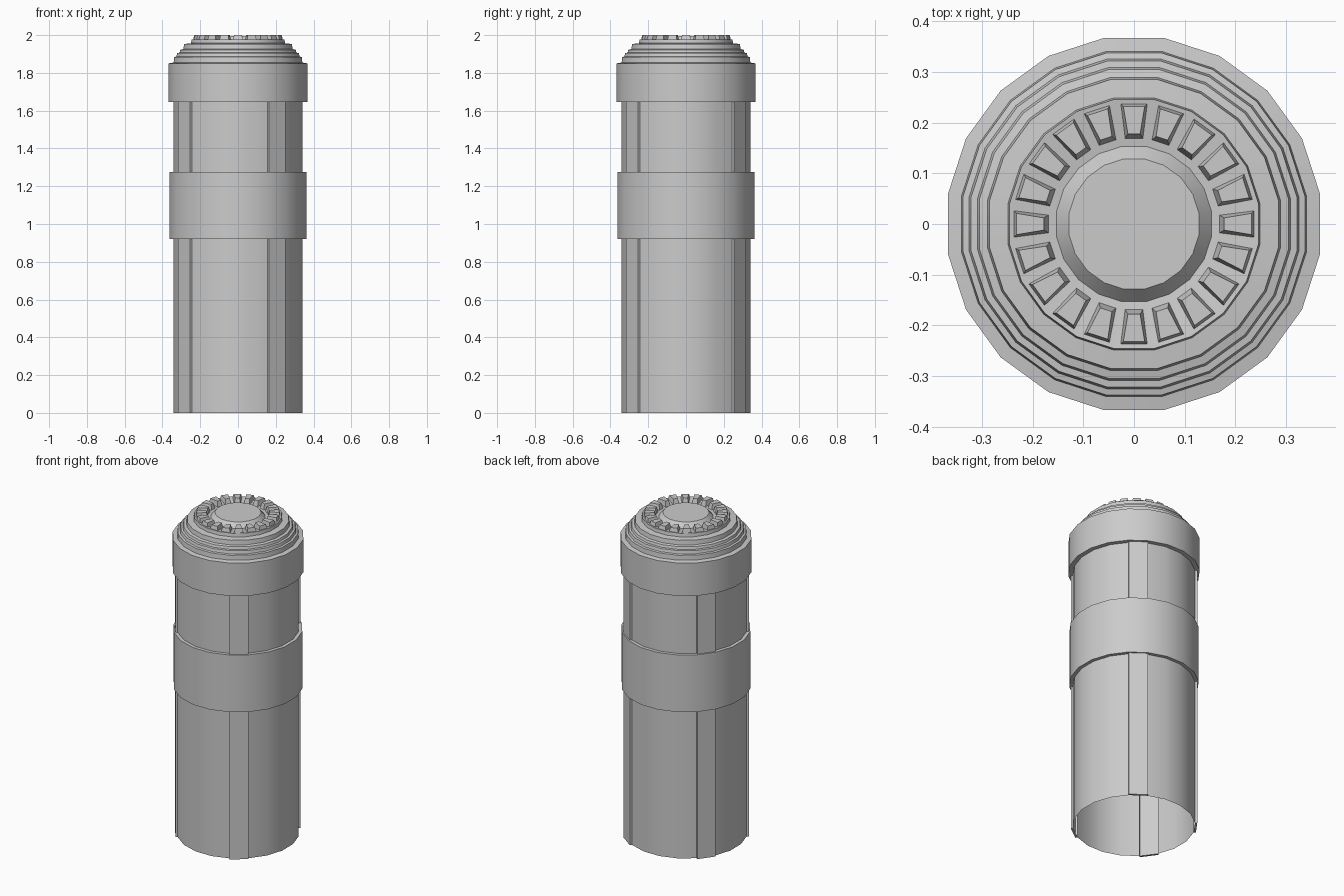
import bpy, bmesh
from math import sin, cos, radians, atan2, degrees
from mathutils import Vector

if "Cube" in bpy.data.objects:
    bpy.data.objects.remove(bpy.data.objects["Cube"])

SIDES = 20
STEP = 360 / SIDES


def finish(bm, name, smooth=True):
    bmesh.ops.recalc_face_normals(bm, faces=bm.faces[:])
    mesh = bpy.data.meshes.new(name)
    bm.to_mesh(mesh)
    bm.free()
    ob = bpy.data.objects.new(name, mesh)
    bpy.context.collection.objects.link(ob)
    if smooth:
        bpy.ops.object.select_all(action='DESELECT')
        ob.select_set(True)
        bpy.context.view_layer.objects.active = ob
        bpy.ops.object.shade_smooth_by_angle(angle=radians(30))
    return ob


def lathe(profile, close_top=False):
    """Revolve (radius, z) points into a 20-sided shell."""
    bm = bmesh.new()
    rings = []
    for r, z in profile:
        rings.append([bm.verts.new((r * cos(radians(STEP * (i + 0.5))),
                                    r * sin(radians(STEP * (i + 0.5))), z))
                      for i in range(SIDES)])
    for a, b in zip(rings, rings[1:]):
        for i in range(SIDES):
            j = (i + 1) % SIDES
            bm.faces.new((a[i], a[j], b[j], b[i]))
    if close_top:
        bm.faces.new(rings[-1])
    return bm


# Open-bottomed tube with four facets pushed outward as vertical strips
bm = lathe([(0.345, 0), (0.345, 1.66)])
for angle in (54, 144, -144, -54):
    bm.normal_update()
    face = min(bm.faces, key=lambda f: abs(degrees(
        atan2(f.calc_center_median().y, f.calc_center_median().x)) - angle))
    out = Vector((cos(radians(angle)), sin(radians(angle)), 0)) * 0.013
    geom = bmesh.ops.extrude_discrete_faces(bm, faces=[face])
    bmesh.ops.translate(bm, vec=out, verts=geom['faces'][0].verts[:])
finish(bm, "body_tube")

# Middle sleeve
finish(lathe([(0.343, 0.92), (0.366, 0.92), (0.366, 1.275), (0.343, 1.275)]),
       "middle_band")

# Collar and stepped cap, ending in a raised centre disc
finish(lathe([(0.343, 1.645), (0.372, 1.645), (0.372, 1.85), (0.345, 1.855),
              (0.342, 1.884), (0.33, 1.887), (0.326, 1.905), (0.313, 1.907),
              (0.309, 1.922), (0.293, 1.926), (0.289, 1.953), (0.252, 1.957),
              (0.249, 1.978), (0.155, 1.965), (0.13, 1.994)], True),
       "stepped_cap")

# Ring of tapered blocks around the centre disc
bm = bmesh.new()
base = ((0.168, 0.018), (0.168, -0.018), (0.24, -0.029), (0.24, 0.029))
top = ((0.178, 0.012), (0.178, -0.012), (0.232, -0.021), (0.232, 0.021))
for k in range(SIDES):
    c, s = cos(radians(k * STEP)), sin(radians(k * STEP))
    lo, hi = [[bm.verts.new((r * c - t * s, r * s + t * c, z)) for r, t in pts]
              for pts, z in ((base, 1.964), (top, 2.0))]
    bm.faces.new(hi)
    for i in range(4):
        j = (i + 1) % 4
        bm.faces.new((lo[i], lo[j], hi[j], hi[i]))
finish(bm, "cap_blocks", smooth=False)
